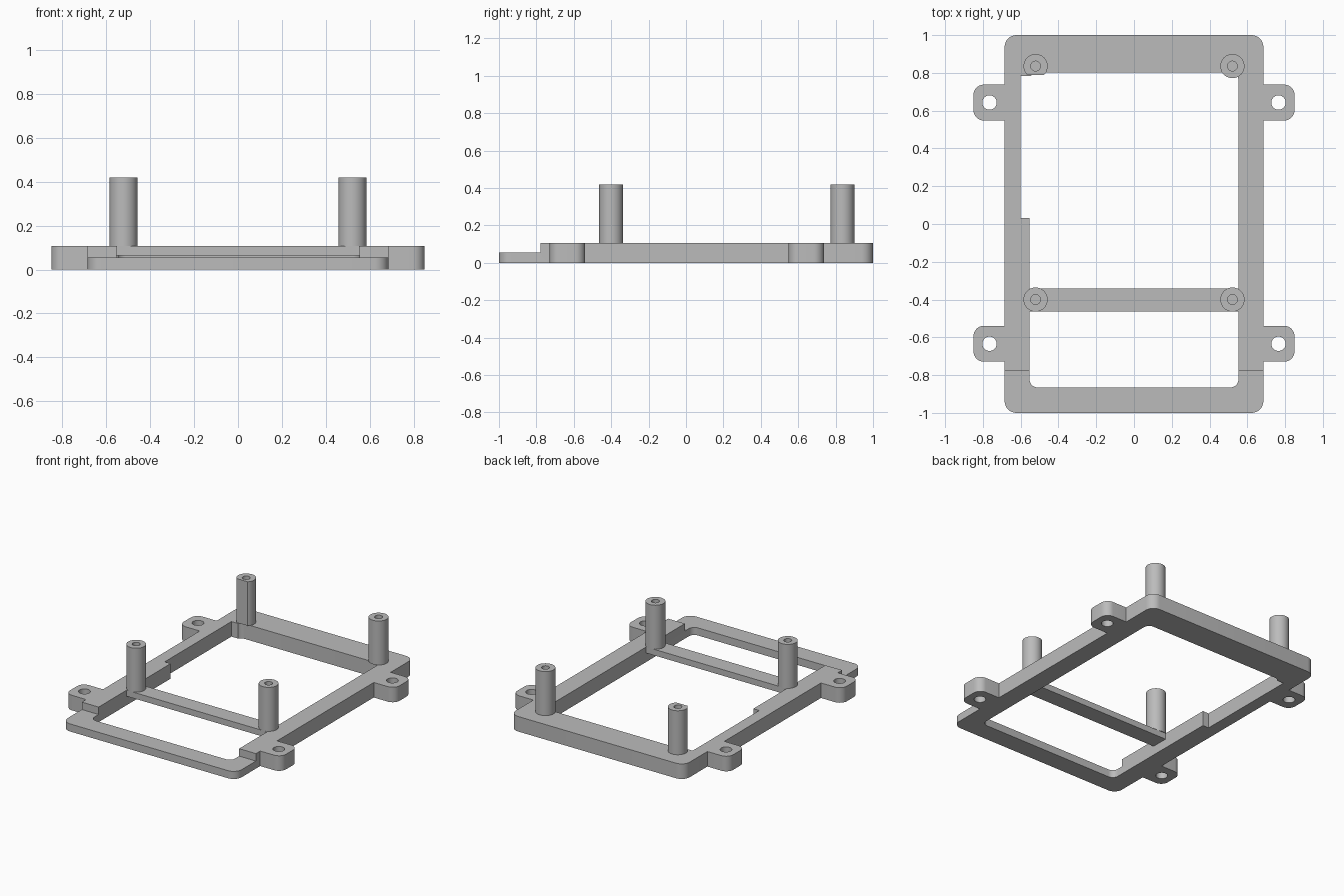
import bpy, bmesh, math

if "Cube" in bpy.data.objects:
    bpy.data.objects.remove(bpy.data.objects["Cube"], do_unlink=True)

grey = bpy.data.materials.new("plain_grey")
grey.use_nodes = True
colour = (0.5, 0.5, 0.5, 1)
grey.diffuse_color = colour
grey.node_tree.nodes["Principled BSDF"].inputs["Base Color"].default_value = colour

TOP, LOW = 0.107, 0.054      # rail height, front sill height
OUT, INN = 0.685, 0.553      # outer and inner half widths
POST_TOP = 0.42


def prism(name, points, z0, z1):
    """Extrude a flat outline between two heights."""
    bm = bmesh.new()
    face = bm.faces.new([bm.verts.new((x, y, z0)) for x, y in points])
    moved = bmesh.ops.extrude_face_region(bm, geom=[face])["geom"]
    for v in moved:
        if isinstance(v, bmesh.types.BMVert):
            v.co.z = z1
    bmesh.ops.recalc_face_normals(bm, faces=bm.faces)
    mesh = bpy.data.meshes.new(name)
    bm.to_mesh(mesh)
    bm.free()
    mesh.materials.append(grey)
    obj = bpy.data.objects.new(name, mesh)
    bpy.context.collection.objects.link(obj)
    return obj


def rounded(x0, x1, y0, y1, r, steps=8):
    """Counter-clockwise rectangle outline with round corners."""
    if r == 0:
        return [(x0, y0), (x1, y0), (x1, y1), (x0, y1)]
    corners = [(x1 - r, y1 - r), (x0 + r, y1 - r), (x0 + r, y0 + r), (x1 - r, y0 + r)]
    pts = []
    for i, (cx, cy) in enumerate(corners):
        for k in range(steps + 1):
            a = (i + k / steps) * math.pi / 2
            pts.append((cx + r * math.cos(a), cy + r * math.sin(a)))
    return pts


def circle(cx, cy, r, n=40):
    return [(cx + r * math.cos(2 * math.pi * k / n),
             cy + r * math.sin(2 * math.pi * k / n)) for k in range(n)]


def combine(target, other, operation):
    """Apply a boolean and drop the helper object."""
    mod = target.modifiers.new("bool", "BOOLEAN")
    mod.operation, mod.object, mod.solver = operation, other, "EXACT"
    bpy.context.view_layer.objects.active = target
    bpy.ops.object.modifier_apply(modifier=mod.name)
    bpy.data.objects.remove(other, do_unlink=True)


def smooth(obj):
    bpy.ops.object.select_all(action="DESELECT")
    obj.select_set(True)
    bpy.context.view_layer.objects.active = obj
    bpy.ops.object.shade_smooth_by_angle(angle=math.radians(30))


# Frame with mounting ears
frame = prism("frame", rounded(-OUT, OUT, -1, 1, 0.063), 0, TOP)
ears = [(s, y) for s in (-1, 1) for y in (-0.634, 0.643)]
for s, y in ears:
    xs = sorted((s * 0.6, s * 0.85))
    combine(frame, prism("ear", rounded(*xs, y - 0.095, y + 0.095, 0.055), 0, TOP), "UNION")
for s, y in ears:
    combine(frame, prism("ear_hole", circle(s * 0.765, y, 0.038), -0.1, 0.3), "DIFFERENCE")

# Main opening, side relief and lowered front sill
combine(frame, prism("opening", rounded(-INN, INN, -0.865, 0.803, 0.042), -0.1, 0.3), "DIFFERENCE")
combine(frame, prism("relief", rounded(-0.6, -0.5, 0.033, 0.783, 0), -0.1, 0.3), "DIFFERENCE")
combine(frame, prism("sill_step", rounded(-0.8, 0.8, -1.1, -0.777, 0), LOW, 0.3), "DIFFERENCE")
smooth(frame)

# Thin crossbar flush with the rail tops
prism("crossbar", rounded(-INN, INN, -0.463, -0.342, 0), 0.064, TOP)

# Hollow standoff posts
for side, s in (("right", -1), ("left", 1)):
    for place, y in (("front", -0.4), ("back", 0.836)):
        post = prism(f"{place}_{side}_post", circle(s * 0.521, y, 0.064), TOP, POST_TOP)
        combine(post, prism("bore", circle(s * 0.521, y, 0.026), TOP + 0.01, 0.6), "DIFFERENCE")
        if (side, place) == ("right", "back"):
            combine(post, prism("flat", rounded(-0.7, -0.4, 0.7, 0.79, 0), 0, 0.6), "DIFFERENCE")
        smooth(post)
